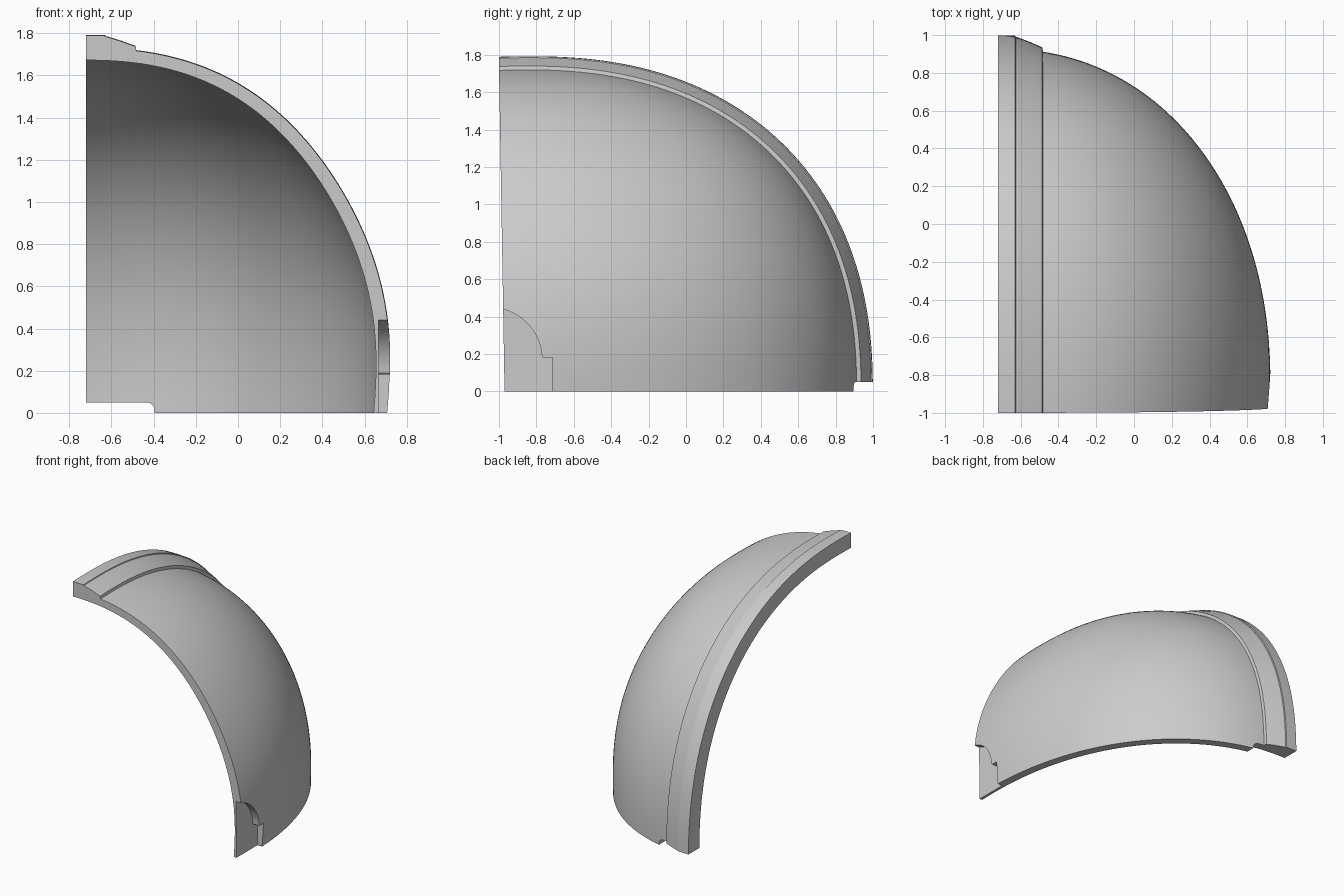
import bpy, bmesh, math

if "Cube" in bpy.data.objects:
    bpy.data.objects.remove(bpy.data.objects["Cube"])

CX, CY = -0.72, -0.85      # centre of the dome: symmetry plane and crown line
N, E = 2.3, 2.15           # roundness of the upright and level sections
ROWS = 120

grey = bpy.data.materials.new("shell_grey")
grey.diffuse_color = (0.6, 0.6, 0.6, 1)
grey.use_nodes = True
grey.node_tree.nodes["Principled BSDF"].inputs["Base Color"].default_value = grey.diffuse_color


def radius(u, phi, b, c):
    """Distance from the x axis to the dome at side fraction u and angle phi."""
    lo, hi = 0.0, 3.0
    for _ in range(32):
        r = (lo + hi) / 2
        v, w = abs(r * math.cos(phi)) / b, abs(r * math.sin(phi)) / c
        if (u ** E + v ** E) ** (N / E) + w ** N < 1:
            lo = r
        else:
            hi = r
    return lo


# raised rib beside the symmetry plane: (x, height above dome)
RIB = [(-0.72, .060), (-0.675, .060), (-0.629, .060), (-0.626, .054), (-0.617, .054),
       (-0.614, .053), (-0.55, .037), (-0.486, .020), (-0.482, .0)]


def columns(a):
    """Side fractions and rib heights, from the symmetry plane to the side pole."""
    cols = [((x - CX) / a, h) for x, h in RIB]
    t0 = math.asin(cols[-1][0])
    steps = 60
    for i in range(1, steps + 1):
        cols.append((math.sin(t0 + (math.pi / 2 - t0) * i / steps), 0.0))
    cols[-1] = (1.0, 0.0)
    return cols


def skin(bm, a, b, c, rib):
    grid = []
    for u, h in columns(a):
        col = []
        for j in range(ROWS + 1):
            phi = math.pi * j / ROWS
            r = 0 if u == 1 else radius(u, phi, b, c)
            if rib:
                r += h * (1 + .15 * max(0, math.cos(phi)))
            z = 0 if j in (0, ROWS) else r * math.sin(phi)
            # slightly fuller lower cheek
            bulge = 1 + .022 * u * u * math.sin(1.5 * math.pi * min(z / c, 1))
            col.append(bm.verts.new((CX + a * u * bulge, CY + r * math.cos(phi), z)))
        grid.append(col)
    for p, q in zip(grid, grid[1:]):
        for j in range(ROWS):
            bm.faces.new((p[j], p[j + 1], q[j + 1], q[j]))
    return grid


def to_object(bm, name):
    bmesh.ops.recalc_face_normals(bm, faces=bm.faces)
    me = bpy.data.meshes.new(name)
    bm.to_mesh(me)
    bm.free()
    ob = bpy.data.objects.new(name, me)
    bpy.context.collection.objects.link(ob)
    me.materials.append(grey)
    return ob


# thick quarter dome: outer skin, inner skin and the rims joining them
bm = bmesh.new()
outer = skin(bm, 1.43, 1.78, 1.732, True)
inner = skin(bm, 1.365, 1.715, 1.675, False)
for j in range(ROWS):
    bm.faces.new((outer[0][j], outer[0][j + 1], inner[0][j + 1], inner[0][j]))
for i in range(len(outer) - 1):
    for j in (0, ROWS):
        bm.faces.new((outer[i][j], outer[i + 1][j], inner[i + 1][j], inner[i][j]))
bmesh.ops.remove_doubles(bm, verts=bm.verts, dist=1e-5)
shell = to_object(bm, "dome_shell")


def prism(name, outline, axis, lo, hi):
    """Extrude a 2D outline along the x or y axis."""
    bm = bmesh.new()
    place = (lambda p, d: (d, p[0], p[1])) if axis == "x" else (lambda p, d: (p[0], d, p[1]))
    ends = [[bm.verts.new(place(p, d)) for p in outline] for d in (lo, hi)]
    for e in ends:
        bm.faces.new(e)
    n = len(outline)
    for i in range(n):
        k = (i + 1) % n
        bm.faces.new((ends[0][i], ends[0][k], ends[1][k], ends[1][i]))
    return to_object(bm, name)


# front opening, cut by a slightly leaning plane
front = prism("front_cutter", [(-4, -.5), (-.9614, -.5), (-1.0045, 2), (-4, 2)], "x", -2, 2)

# hinge recess low on the side: rounded top with a small step behind
arc = [(-1.05 + .28 * math.cos(t), .17 + .28 * math.sin(t))
       for t in [math.radians(4 + 96 * i / 24) for i in range(25)]]
recess = prism("recess_cutter", [(-1.2, -.1), (-.715, -.1), (-.715, .183), (-.765, .183)]
               + arc + [(-1.2, .44)], "x", .667, 1.2)

# raised lower edge at the back, with a rounded corner
corner = [(-.435 + .04 * math.cos(t), .01 + .04 * math.sin(t))
          for t in [math.radians(90 * i / 8) for i in range(9)]]
notch = prism("rear_notch_cutter", [(-1, -.1), (-.395, -.1)] + corner + [(-1, .05)],
              "y", 0, 2)

for cutter in (front, recess, notch):
    mod = shell.modifiers.new(cutter.name, "BOOLEAN")
    mod.operation, mod.solver, mod.object = "DIFFERENCE", "EXACT", cutter

# apply the cuts and remove the cutters
bpy.context.view_layer.objects.active = shell
shell.select_set(True)
for mod in list(shell.modifiers):
    bpy.ops.object.modifier_apply(modifier=mod.name)
for cutter in (front, recess, notch):
    bpy.data.objects.remove(cutter)
bpy.ops.object.select_all(action="DESELECT")
shell.select_set(True)
bpy.ops.object.shade_smooth_by_angle(angle=math.radians(25))
